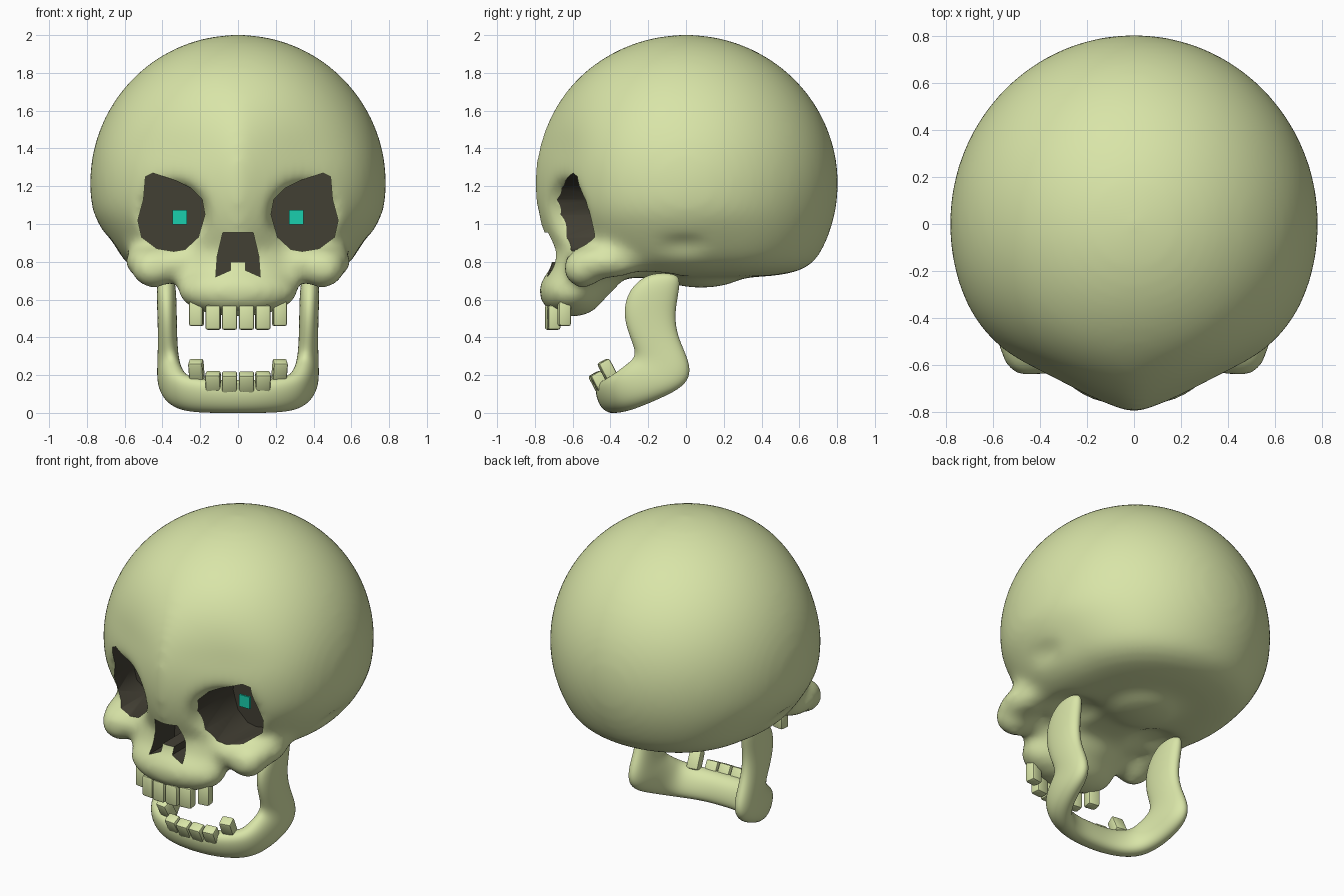
import bpy, bmesh, math
from mathutils import Matrix, Vector, Euler

if "Cube" in bpy.data.objects:
    bpy.data.objects.remove(bpy.data.objects["Cube"])


def material(name, rgb):
    m = bpy.data.materials.new(name)
    m.diffuse_color = (*rgb, 1)
    m.use_nodes = True
    m.node_tree.nodes["Principled BSDF"].inputs["Base Color"].default_value = m.diffuse_color
    return m


BONE = material("bone", (0.69, 0.78, 0.39))
DARK = material("hollow", (0.055, 0.050, 0.034))
GLOW = material("glow", (0.01, 0.62, 0.42))


def make(name, bm, mats):
    bmesh.ops.recalc_face_normals(bm, faces=bm.faces)
    me = bpy.data.meshes.new(name)
    bm.to_mesh(me)
    bm.free()
    for m in mats:
        me.materials.append(m)
    ob = bpy.data.objects.new(name, me)
    bpy.context.collection.objects.link(ob)
    return ob


def bake(ob, angle):
    """Apply the modifiers and shade smooth, keeping hard edges."""
    bpy.context.view_layer.update()
    me = bpy.data.meshes.new_from_object(
        ob.evaluated_get(bpy.context.evaluated_depsgraph_get()))
    ob.modifiers.clear()
    ob.data = me
    me.shade_smooth()
    me.set_sharp_from_angle(angle=math.radians(angle))


def blob(bm, c, r, seg=32):
    """Ellipsoid, mirrored when it lies off the centre plane."""
    for s in ((1, -1) if c[0] else (1,)):
        m = Matrix.LocRotScale(Vector((s * c[0], c[1], c[2])), None, Vector(r))
        bmesh.ops.create_uvsphere(bm, u_segments=seg, v_segments=seg // 2,
                                  radius=1, matrix=m)


def prism(bm, outline, y0, y1):
    """Extrude an x-z outline along y."""
    a = [bm.verts.new((x, y0, z)) for x, z in outline]
    b = [bm.verts.new((x, y1, z)) for x, z in outline]
    faces = [bm.faces.new(a), bm.faces.new(b)]
    for i in range(len(a)):
        j = (i + 1) % len(a)
        faces.append(bm.faces.new((a[i], a[j], b[j], b[i])))
    for f in faces:
        f.material_index = 1


def clamp(t):
    return max(0.0, min(1.0, t))


# Cranium: pointed brow, narrowed lower sides, softly flattened base
bm = bmesh.new()
blob(bm, (0, 0, 1.215), (0.785, 0.806, 0.788), 80)
for v in bm.verts:
    x, y, z = v.co
    v.co.y += (.065 * math.sin(math.pi * clamp(abs(x) / .72))
               * clamp(-y / .7) * clamp((1.8 - z) / .4))
    if z < .85:
        v.co.z = .705 + .145 * math.exp((z - .85) / .145)
    v.co.x *= 1 - .11 * clamp((1.06 - v.co.z) / .3) * clamp((.6 - y) / .4)

# Face masses
blob(bm, (0, -0.52, 0.77), (0.31, 0.19, 0.18))       # nose column
blob(bm, (0, -0.605, 0.645), (0.325, 0.178, 0.14))   # upper jaw
blob(bm, (0.45, -0.545, 0.765), (0.12, 0.11, 0.11))  # cheekbones
blob(bm, (0.32, -0.53, 0.79), (0.17, 0.115, 0.10))   # lower eye rims
blob(bm, (0.49, -0.42, 0.80), (0.11, 0.20, 0.09))    # cheek arches
blob(bm, (0, 0.08, 0.75), (0.24, 0.24, 0.09))        # base knob
skull = make("skull", bm, (BONE, DARK))

# Soft hollows: eye basins, temples, underside
bm = bmesh.new()
blob(bm, (0.395, -0.80, 1.035), (0.25, 0.33, 0.23))
blob(bm, (0.79, -0.02, 0.86), (0.16, 0.30, 0.10))
blob(bm, (0.30, -0.20, 0.66), (0.19, 0.20, 0.12))
soft = make("soft_cutter", bm, (BONE, DARK))

# Hard openings: eye sockets and nose
EYE = [(.175, 1.05), (.19, 1.13), (.25, 1.19), (.33, 1.23), (.45, 1.27),
       (.49, 1.25), (.50, 1.13), (.53, 1.02), (.51, .93), (.43, .87),
       (.34, .855), (.28, .865), (.21, .93)]
NOSE = [(.08, .955), (.11, .83), (.118, .72), (.04, .755), (.04, .80)]
bm = bmesh.new()
for s in (1, -1):
    prism(bm, [(s * x, z) for x, z in EYE], -1.0, -0.30)
prism(bm, NOSE + [(-x, z) for x, z in reversed(NOSE)], -1.0, -0.48)
hard = make("hard_cutter", bm, (BONE, DARK))


def remesh(ob):
    m = ob.modifiers.new("remesh", 'REMESH')
    m.mode = 'VOXEL'
    m.voxel_size = 0.022


def cut(ob, cutter):
    m = ob.modifiers.new("cut", 'BOOLEAN')
    m.operation = 'DIFFERENCE'
    m.solver = 'EXACT'
    m.object = cutter
    cutter.hide_render = True


remesh(skull)
cut(skull, soft)
remesh(skull)
sm = skull.modifiers.new("smooth", 'SMOOTH')
sm.factor, sm.iterations = 0.5, 32
cut(skull, hard)
bake(skull, 45)
for m in (BONE, DARK)[len(skull.data.materials):]:
    skull.data.materials.append(m)
for c in (soft, hard):
    bpy.data.objects.remove(c)

# Lower jaw: sections (front/top edge, back/bottom edge, half thickness)
SECTIONS = [
    ((.38, -.20, .75), (.38, -.03, .74), (.035, 0, 0)),
    ((.38, -.33, .65), (.38, -.01, .68), (.055, 0, 0)),
    ((.375, -.355, .50), (.375, -.045, .53), (.053, 0, 0)),
    ((.37, -.29, .35), (.375, -.03, .40), (.053, 0, 0)),
    ((.36, -.29, .32), (.38, .05, .25), (.058, 0, 0)),
    ((.35, -.30, .29), (.38, .03, .14), (.065, 0, 0)),
    ((.335, -.34, .26), (.37, -.12, .065), (.07, -.005, 0)),
    ((.29, -.39, .21), (.315, -.30, -.005), (.06, -.055, 0)),
    ((.15, -.425, .185), (.15, -.375, -.012), (.02, -.068, 0)),
    ((0, -.43, .185), (0, -.385, -.014), (0, -.072, 0)),
]
bm = bmesh.new()
rings = []
for a, b, t in SECTIONS:
    a, b, t = Vector(a), Vector(b), Vector(t)
    p, q = a.lerp(b, 0.18), a.lerp(b, 0.82)
    rings.append([bm.verts.new(v) for v in (a, p + t, q + t, b, q - t, p - t)])
for r, s in zip(rings, rings[1:]):
    for i in range(6):
        j = (i + 1) % 6
        bm.faces.new((r[i], r[j], s[j], s[i]))
bm.faces.new(rings[0])
jaw = make("lower_jaw", bm, (BONE,))
jaw.modifiers.new("mirror", 'MIRROR').use_clip = True
sub = jaw.modifiers.new("subsurf", 'SUBSURF')
sub.levels = sub.render_levels = 3
bake(jaw, 60)


# Teeth: (centre, size, yaw), mirrored, leaning by an angle
def teeth(name, rows, lean):
    bm = bmesh.new()
    for c, size, yaw in rows:
        for s in (1, -1):
            m = Matrix.LocRotScale(Vector((s * c[0], c[1], c[2])),
                                   Euler((lean, 0, s * yaw)), Vector(size))
            bmesh.ops.create_cube(bm, size=1, matrix=m)
    ob = make(name, bm, (BONE,))
    bev = ob.modifiers.new("bevel", 'BEVEL')
    bev.width, bev.segments = 0.012, 2
    bake(ob, 40)


teeth("upper_teeth", [((.045, -.715, .505), (.082, .065, .13), 0),
                      ((.131, -.70, .505), (.08, .065, .13), .1),
                      ((.22, -.645, .525), (.075, .065, .13), .15)], 0)
teeth("lower_teeth", [((.045, -.465, .16), (.082, .065, .11), 0),
                      ((.131, -.455, .163), (.08, .065, .11), .1),
                      ((.22, -.412, .222), (.077, .065, .12), .15)],
      math.radians(28))

# Glowing pupils
bm = bmesh.new()
for s in (1, -1):
    bmesh.ops.create_cube(bm, size=1, matrix=Matrix.LocRotScale(
        Vector((s * .308, -.37, 1.035)), None, Vector((.076, .012, .076))))
make("pupils", bm, (GLOW,))
